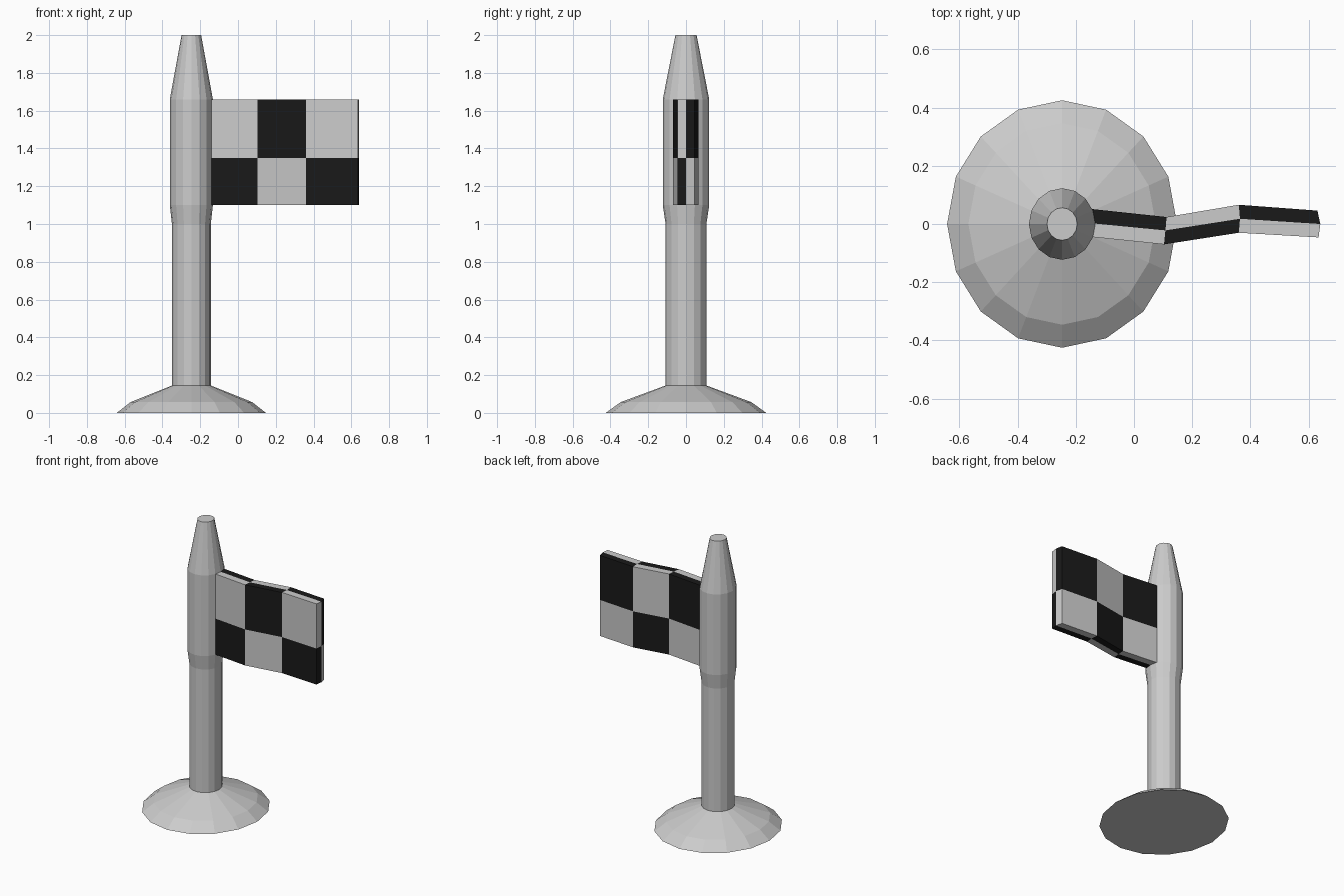
import bpy, math

if "Cube" in bpy.data.objects:
    bpy.data.objects.remove(bpy.data.objects["Cube"])

CX = -0.247   # pole axis


def make(name, verts, faces):
    me = bpy.data.meshes.new(name)
    me.from_pydata(verts, [], faces)
    me.update()
    ob = bpy.data.objects.new(name, me)
    bpy.context.collection.objects.link(ob)
    return ob


def lathe(name, profile, n=16):
    """Slightly elliptical turned part from (rx, ry, z) rings, capped at both ends."""
    verts = [(CX + rx * math.cos(2 * math.pi * k / n), ry * math.sin(2 * math.pi * k / n), z)
             for rx, ry, z in profile for k in range(n)]
    faces = [(r * n + k, r * n + (k + 1) % n, (r + 1) * n + (k + 1) % n, (r + 1) * n + k)
             for r in range(len(profile) - 1) for k in range(n)]
    faces.append(tuple(reversed(range(n))))
    faces.append(tuple(range(len(verts) - n, len(verts))))
    return make(name, verts, faces)


def material(name, v):
    m = bpy.data.materials.new(name)
    m.diffuse_color = (v, v, v, 1)
    m.use_nodes = True
    m.node_tree.nodes["Principled BSDF"].inputs["Base Color"].default_value = m.diffuse_color
    return m


# Base and pole
lathe("base", [(0.395, 0.425, 0), (0.322, 0.346, 0.057), (0.103, 0.108, 0.145)])
lathe("pole", [(0.103, 0.108, 0.12), (0.103, 0.108, 1.0), (0.114, 0.123, 1.1),
               (0.114, 0.123, 1.66), (0.052, 0.056, 2.0)])

# Flag: wavy block of 3 x 2 x 2 checks; each column gives (x, y) at front, middle, back
columns = [[(-0.16, -0.043), (-0.16, 0.004), (-0.16, 0.053)],
           [(0.103, -0.07), (0.108, -0.022), (0.112, 0.024)],
           [(0.36, -0.03), (0.364, 0.018), (0.36, 0.066)],
           [(0.634, -0.046), (0.64, 0.0), (0.63, 0.046)]]
levels = [1.1, 1.35, 1.66]
verts = [(x, y, z) for col in columns for x, y in col for z in levels]
dims = (3, 2, 2)
faces, tones = [], []
for axis in range(3):
    u, v = (axis + 1) % 3, (axis + 2) % 3
    for end in (0, 1):
        for a in range(dims[u]):
            for b in range(dims[v]):
                quad = []
                for da, db in ((0, 0), (1, 0), (1, 1), (0, 1)):
                    p = [0, 0, 0]
                    p[axis], p[u], p[v] = end * dims[axis], a + da, b + db
                    quad.append(p[0] * 9 + p[1] * 3 + p[2])
                faces.append(quad if end else quad[::-1])
                tones.append((a + b + end * (dims[axis] - 1)) % 2)   # 0 = black check
flag = make("flag", verts, faces)
flag.data.materials.append(material("black", 0.01))
flag.data.materials.append(material("white", 1.0))
for poly, tone in zip(flag.data.polygons, tones):
    poly.material_index = tone
